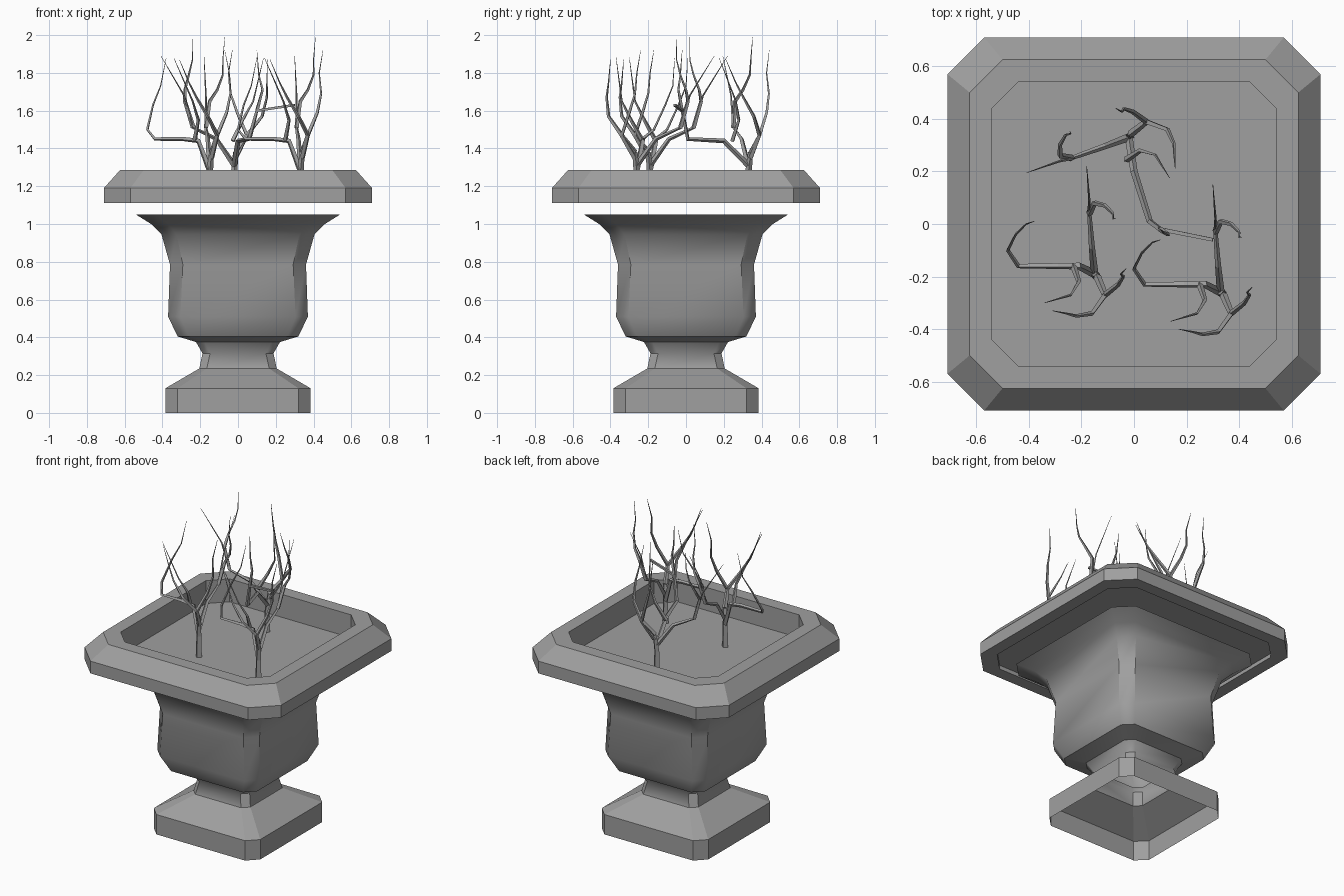
import bpy, bmesh, math
from mathutils import Matrix, Vector

cube = bpy.data.objects.get("Cube")
if cube:
    bpy.data.objects.remove(cube)

# One weathered stone colour throughout
stone = bpy.data.materials.new("grey stone")
stone.use_nodes = True
stone.diffuse_color = (0.35, 0.35, 0.35, 1)
stone.node_tree.nodes["Principled BSDF"].inputs["Base Color"].default_value = stone.diffuse_color


def link(name, data):
    obj = bpy.data.objects.new(name, data)
    data.materials.append(stone)
    bpy.context.collection.objects.link(obj)
    return obj


def octagon(bm, half, chamfer, z):
    """Square ring with cut corners."""
    k = half - chamfer
    corners = [(half, -k), (half, k), (k, half), (-k, half),
               (-half, k), (-half, -k), (-k, -half), (k, -half)]
    return [bm.verts.new((x, y, z)) for x, y in corners]


def loft(name, profile, close_end=False, smooth=False):
    """Shell through rings of (half width, chamfer, height)."""
    bm = bmesh.new()
    rings = [octagon(bm, *p) for p in profile]
    for a, b in zip(rings, rings[1:]):
        for i in range(8):
            j = (i + 1) % 8
            bm.faces.new((a[i], a[j], b[j], b[i]))
    if close_end:
        bm.faces.new(rings[-1])
    mesh = bpy.data.meshes.new(name)
    bm.to_mesh(mesh)
    bm.free()
    obj = link(name, mesh)
    if smooth:
        bpy.ops.object.select_all(action='DESELECT')
        obj.select_set(True)
        bpy.context.view_layer.objects.active = obj
        bpy.ops.object.shade_smooth_by_angle(angle=math.radians(42))
    return obj


# Hollow plinth with sloped shoulder
loft("plinth", [(.385, .065, 0), (.385, .065, .13), (.205, .04, .235)])

# Pinched neck
loft("neck", [(.205, .04, .235), (.188, .04, .315), (.222, .045, .375)], smooth=True)

# Bowl with flared lip
loft("bowl", [(.222, .045, .375), (.32, .06, .405), (.37, .065, .51), (.36, .068, .785),
              (.405, .08, .945), (.46, .09, 1.0), (.54, .1, 1.05)], smooth=True)

# Floating rim, running from the underside over the top and down to the soil
loft("rim_and_soil", [(.54, .1, 1.135), (.63, .12, 1.135), (.63, .12, 1.11), (.71, .14, 1.11),
                      (.71, .14, 1.19), (.625, .125, 1.285), (.54, .1, 1.285),
                      (.54, .1, 1.135)], close_end=True)

# Branches in hundredths from the root: start radius, then points
trunk = (2.2, [(0, 0, 0), (0, 0, 14), (1, -1, 25)])
long_arm = (1.6, [(0, 0, 15), (-6, 3, 31), (-14, 3, 32), (-29, 3, 32), (-33, 9, 37),
                  (-30, 15, 50), (-26, 19, 60), (-23, 20, 75)])
arm_twig = (1.3, [(-8, 3, 31), (-6, -3, 42), (-9, -8, 52), (-19, -11, 75)])
back_arm = (1.5, [(0, 0, 18), (-1, 10, 32), (-2, 23, 38), (-2, 28, 55), (-3, 41, 76)])
tall_twig = (1.3, [(-2, 23, 38), (0, 27, 52), (4, 26, 58), (7, 23, 66), (7, 21, 74), (8, 21, 86)])
right_twig = (1.5, [(1, -1, 25), (4, -8, 34), (9, -4, 46), (11, -1, 56), (10, 0, 67), (12, 2, 79)])
front_twig = (1.5, [(1, -1, 22), (4, -8, 34), (-1, -15, 44), (-7, -16, 54), (-11, -15, 62), (-16, -14, 74)])
center_arm = (1.5, [(0, 0, 18), (2, -13, 31), (8, -32, 32), (12, -35, 47), (32, -39, 50)])
center_twig = (1.1, [(12, -35, 47), (15, -37, 58), (13, -36, 66), (12, -35, 79)])

common = [trunk, arm_twig, back_arm, tall_twig, right_twig, front_twig]


def shrub(name, root, turn, branches):
    """Bare shrub of square tapering twigs."""
    curve = bpy.data.curves.new(name, 'CURVE')
    curve.dimensions = '3D'
    curve.bevel_depth = .01
    curve.bevel_resolution = 0
    curve.use_fill_caps = True
    place = Matrix.Translation(Vector(root)) @ Matrix.Rotation(math.radians(turn), 4, 'Z')
    for radius, points in branches:
        spline = curve.splines.new('POLY')
        spline.points.add(len(points) - 1)
        for i, (p, co) in enumerate(zip(spline.points, points)):
            p.co = (*(place @ (Vector(co) / 100)), 1)
            t = i / (len(points) - 1)
            tip = radius * .6 if branches[0][1] is points else .1
            p.radius = radius + (tip - radius) * t
        spline.use_smooth = False
    return link(name, curve)


shrub("left_shrub", (.33, -.26, 1.13), 0, common + [long_arm])
shrub("right_shrub", (-.15, -.19, 1.13), 0, common + [long_arm])
shrub("back_shrub", (-.02, .33, 1.13), 105, common)
shrub("back_shrub_reaching_arm", (-.02, .33, 1.13), 0, [center_arm, center_twig])
